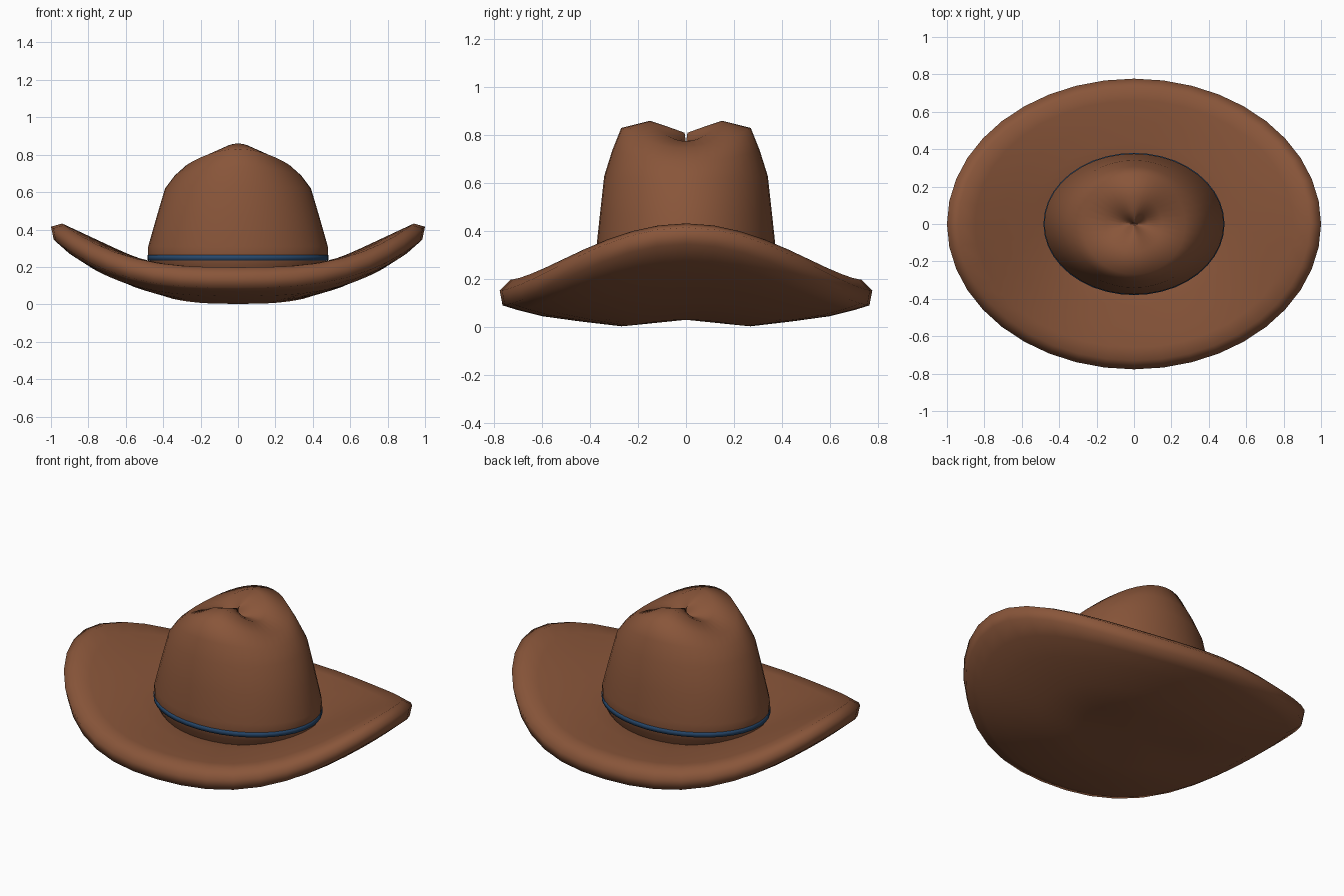
import bpy, bmesh, math

if "Cube" in bpy.data.objects:
    bpy.data.objects.remove(bpy.data.objects["Cube"])

SEGMENTS = 40


def material(name, rgb):
    m = bpy.data.materials.new(name)
    m.diffuse_color = (*rgb, 1)
    m.use_nodes = True
    m.node_tree.nodes["Principled BSDF"].inputs["Base Color"].default_value = m.diffuse_color
    return m


felt = material("brown felt", (0.25, 0.092, 0.042))
ribbon = material("blue ribbon", (0.02, 0.065, 0.15))


def lofted(name, rings, power, mat, start=None, end=None):
    """Loft elliptical rings (rx, ry, z at the sides, z at front and back);
    start and end are optional heights of closing centre points."""
    bm = bmesh.new()
    loops = []
    for rx, ry, zx, zy in rings:
        loop = []
        for i in range(SEGMENTS):
            a = 2 * math.pi * i / SEGMENTS
            c, s = math.cos(a), math.sin(a)
            z = zy + (zx - zy) * abs(c) ** power
            loop.append(bm.verts.new((rx * c, ry * s, z)))
        loops.append(loop)
    for lo, hi in zip(loops, loops[1:]):
        for i in range(SEGMENTS):
            j = (i + 1) % SEGMENTS
            bm.faces.new((lo[i], lo[j], hi[j], hi[i]))
    for height, loop, flip in ((start, loops[0], True), (end, loops[-1], False)):
        if height is None:
            continue
        tip = bm.verts.new((0, 0, height))
        for i in range(SEGMENTS):
            a, b = loop[i], loop[(i + 1) % SEGMENTS]
            bm.faces.new((b, a, tip) if flip else (a, b, tip))
    for f in bm.faces:
        f.smooth = True
    mesh = bpy.data.meshes.new(name)
    bm.to_mesh(mesh)
    bm.free()
    mesh.materials.append(mat)
    obj = bpy.data.objects.new(name, mesh)
    bpy.context.collection.objects.link(obj)
    return obj


# Thick brim curling up at both sides, from the underside round to the top
lofted("brim", [
    (0.35, 0.27, 0.03, 0.003),
    (0.56, 0.44, 0.095, 0.023),
    (0.775, 0.60, 0.19, 0.045),
    (0.90, 0.70, 0.27, 0.07),
    (0.985, 0.765, 0.345, 0.09),
    (1.0, 0.777, 0.415, 0.152),
    (0.94, 0.73, 0.432, 0.198),
    (0.85, 0.66, 0.39, 0.198),
    (0.70, 0.545, 0.32, 0.19),
    (0.56, 0.44, 0.255, 0.18),
    (0.46, 0.36, 0.215, 0.172),
    (0.36, 0.28, 0.17, 0.15),
], 3.0, felt, start=0.03)

# Crown with a pinched top dented across the middle
lofted("crown", [
    (0.42, 0.33, 0.14, 0.14),
    (0.465, 0.365, 0.21, 0.21),
    (0.48, 0.376, 0.25, 0.25),
    (0.48, 0.376, 0.31, 0.31),
    (0.436, 0.359, 0.465, 0.47),
    (0.39, 0.341, 0.62, 0.63),
    (0.337, 0.308, 0.69, 0.735),
    (0.275, 0.27, 0.745, 0.83),
    (0.15, 0.15, 0.775, 0.86),
    (0.075, 0.075, 0.772, 0.835),
    (0.006, 0.006, 0.768, 0.81),
], 2.0, felt, end=0.768)

# Narrow ribbon round the foot of the crown
lofted("hat_band", [
    (0.474, 0.370, 0.234, 0.234),
    (0.483, 0.379, 0.236, 0.236),
    (0.484, 0.380, 0.263, 0.263),
    (0.474, 0.370, 0.265, 0.265),
], 2.0, ribbon)
